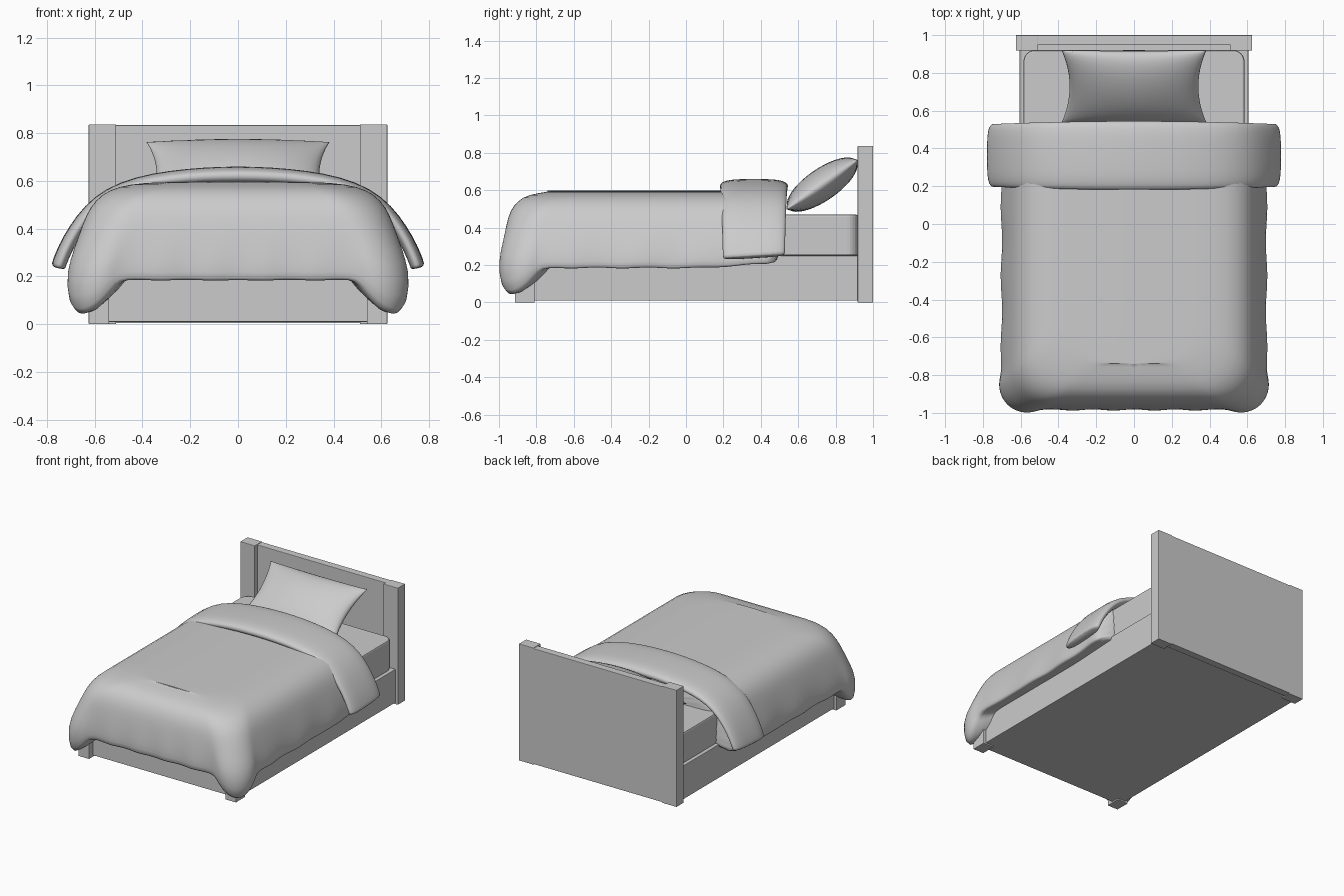
import bpy, bmesh, math
from mathutils import Vector

if "Cube" in bpy.data.objects:
    bpy.data.objects.remove(bpy.data.objects["Cube"], do_unlink=True)

grey = bpy.data.materials.new("plain_grey")
grey.use_nodes = True
grey.diffuse_color = (0.6, 0.6, 0.6, 1)
grey.node_tree.nodes["Principled BSDF"].inputs["Base Color"].default_value = (0.6, 0.6, 0.6, 1)


def finish(name, bm, smooth=False, subdivide=0):
    """Turn a bmesh into a named object."""
    bmesh.ops.recalc_face_normals(bm, faces=bm.faces)
    for f in bm.faces:
        f.smooth = smooth
    mesh = bpy.data.meshes.new(name)
    bm.to_mesh(mesh)
    bm.free()
    mesh.materials.append(grey)
    ob = bpy.data.objects.new(name, mesh)
    bpy.context.collection.objects.link(ob)
    if subdivide:
        mod = ob.modifiers.new("soften", "SUBSURF")
        mod.levels = mod.render_levels = subdivide
    return ob


def box(name, x, y, z, bevel=0.003):
    """Box between (low, high) pairs on each axis."""
    bm = bmesh.new()
    bmesh.ops.create_cube(bm, size=1)
    for v in bm.verts:
        v.co = [(lo + hi) / 2 + c * (hi - lo) for c, (lo, hi) in zip(v.co, (x, y, z))]
    ob = finish(name, bm)
    mod = ob.modifiers.new("edge", "BEVEL")
    mod.width, mod.segments = bevel, 2
    return ob


def mirrored(x, side):
    return tuple(sorted((x[0] * side, x[1] * side)))


# Frame and headboard
box("base_frame", (-0.605, 0.605), (-0.87, 0.95), (0.01, 0.25))
box("headboard_panel", (-0.52, 0.52), (0.947, 1.0), (0.005, 0.833))
for label, side in (("left", 1), ("right", -1)):
    box(label + "_headboard_post", mirrored((0.51, 0.625), side), (0.918, 1.0), (0, 0.837))
    box(label + "_foot_post", mirrored((0.54, 0.625), side), (-0.915, -0.81), (0, 0.24))

# Mattress with rounded upright corners
bm = bmesh.new()
bmesh.ops.create_cube(bm, size=1)
for v in bm.verts:
    v.co = (v.co.x * 1.17, 0.035 + v.co.y * 1.77, 0.36 + v.co.z * 0.22)
upright = [e for e in bm.edges if abs(e.verts[0].co.z - e.verts[1].co.z) > 0.1]
bmesh.ops.bevel(bm, geom=upright, offset=0.06, segments=6, profile=0.5, affect="EDGES")
mattress = finish("mattress", bm)
mod = mattress.modifiers.new("edge", "BEVEL")
mod.width, mod.segments = 0.01, 2


# Duvet: U-shaped rings from the flat top down to the hem
HEAD = 0.52


def duvet_ring(w, foot, r, z, flare, drop, wave):
    half = []
    for i in range(15):
        y = HEAD + (foot + r - HEAD) * i / 15
        rise = max(0, y - 0.1) * drop * 0.5
        half.append(Vector((w + wave * math.sin(y * 17), y, z + rise + wave * math.sin(y * 23))))
    for i in range(11):
        t = i / 10
        hang = math.sin(math.pi * t)
        a = t * math.pi / 2
        reach = r + flare * hang
        half.append(Vector((w - r + reach * math.cos(a), foot + r - reach * math.sin(a), z - drop * hang)))
    for i in range(1, 8):
        x = (w - r) * (1 - i / 8)
        ripple = wave * math.cos(x * 29)
        half.append(Vector((x, foot + ripple, z + ripple * 0.5)))
    middle = Vector((0, foot + wave, z))
    return half + [middle] + [Vector((-p.x, p.y, p.z)) for p in reversed(half)]


rings = [
    # width, foot, radius, height, corner flare, corner drop, ripple
    (0.40, -0.74, 0.20, 0.592, 0, 0, 0),
    (0.50, -0.84, 0.20, 0.577, 0, 0, 0),
    (0.57, -0.90, 0.20, 0.545, 0, 0, 0),
    (0.62, -0.94, 0.20, 0.49, 0, 0, 0),
    (0.65, -0.96, 0.20, 0.42, 0.005, 0, 0),
    (0.68, -0.975, 0.20, 0.33, 0.025, 0.02, 0.002),
    (0.70, -0.985, 0.20, 0.25, 0.055, 0.06, 0.006),
    (0.705, -0.985, 0.20, 0.185, 0.03, 0.145, 0.006),
    (0.69, -0.97, 0.20, 0.18, 0.01, 0.145, 0.004),
    (0.60, -0.86, 0.15, 0.21, 0, 0.10, 0),
]
bm = bmesh.new()
loops = [[bm.verts.new(p) for p in duvet_ring(*r)] for r in rings]
for a, b in zip(loops, loops[1:]):
    for i in range(len(a) - 1):
        bm.faces.new((a[i], a[i + 1], b[i + 1], b[i]))
# Top, filled with gently crowned rows between the two sides
top = loops[0]
n = len(top)
COLS = 8
rows = []
for i in range(n // 2):
    p, q = top[i], top[n - 1 - i]
    row = [p]
    for k in range(1, COLS):
        t = k / COLS
        co = p.co.lerp(q.co, t)
        if i < n // 2 - 1:
            co.z += 0.006 * math.sin(math.pi * t)
        row.append(bm.verts.new(co))
    rows.append(row + [q])
for a, b in zip(rows, rows[1:]):
    for k in range(COLS):
        bm.faces.new((a[k], a[k + 1], b[k + 1], b[k]))
bm.faces.new(rows[-1] + [top[n // 2]])
# Head end
bm.faces.new(rows[0] + [l[-1] for l in loops[1:]] + [l[0] for l in reversed(loops[1:])])
finish("duvet", bm, True, 1)


# Folded-back band of the duvet: a flat oval swept over the bed
half_path = [(0, 0.622), (0.14, 0.619), (0.28, 0.608), (0.42, 0.585), (0.54, 0.54),
             (0.62, 0.475), (0.68, 0.395), (0.725, 0.315), (0.75, 0.25), (0.752, 0.24)]
path = [Vector((-x, 0, z)) for x, z in reversed(half_path[1:])]
path += [Vector((x, 0, z)) for x, z in half_path]


def power(c, e):
    return math.copysign(abs(c) ** e, c)


bm = bmesh.new()
sections = []
for i, p in enumerate(path):
    along = path[min(i + 1, len(path) - 1)] - path[max(i - 1, 0)]
    out = Vector((-along.z, 0, along.x)).normalized()
    across = abs(p.x) / 0.75
    thick = 0.040 - 0.010 * across
    section = []
    for k in range(24):
        a = 2 * math.pi * k / 24
        y = 0.363 + power(math.cos(a), 0.6) * (0.183 - 0.016 * across ** 2)
        co = p + out * thick * power(math.sin(a), 0.8)
        hem = 0.06 * (y - 0.36) * across ** 8
        section.append(bm.verts.new((co.x, y, co.z + hem)))
    sections.append(section)
for a, b in zip(sections, sections[1:]):
    for k in range(24):
        bm.faces.new((a[k], a[k - 1], b[k - 1], b[k]))
bm.faces.new(sections[0])
bm.faces.new(sections[-1])
finish("duvet_fold", bm, True, 1)


# Pillow: two bulging sheets with pinched corners, leaning on the headboard
N = 20
tilt = math.atan2(0.26, 0.375)
up = Vector((0, math.cos(tilt), math.sin(tilt)))
face = Vector((0, -math.sin(tilt), math.cos(tilt)))
bm = bmesh.new()
for sign in (1, -1):
    grid = []
    for i in range(N + 1):
        u = -math.cos(math.pi * i / N)
        row = []
        for j in range(N + 1):
            v = -math.cos(math.pi * j / N)
            puff = max(0, (1 - u * u) * (1 - v * v)) ** 0.5
            x = u * 0.383 * (1 - 0.11 * (1 - v * v))
            y = v * 0.232 * (1 - 0.04 * (1 - u * u))
            co = Vector((x, 0.728, 0.63)) + up * y + face * sign * 0.086 * puff
            row.append(bm.verts.new(co))
        grid.append(row)
    for i in range(N):
        for j in range(N):
            bm.faces.new((grid[i][j], grid[i + 1][j], grid[i + 1][j + 1], grid[i][j + 1]))
bmesh.ops.remove_doubles(bm, verts=bm.verts, dist=0.0005)
finish("pillow", bm, True)
